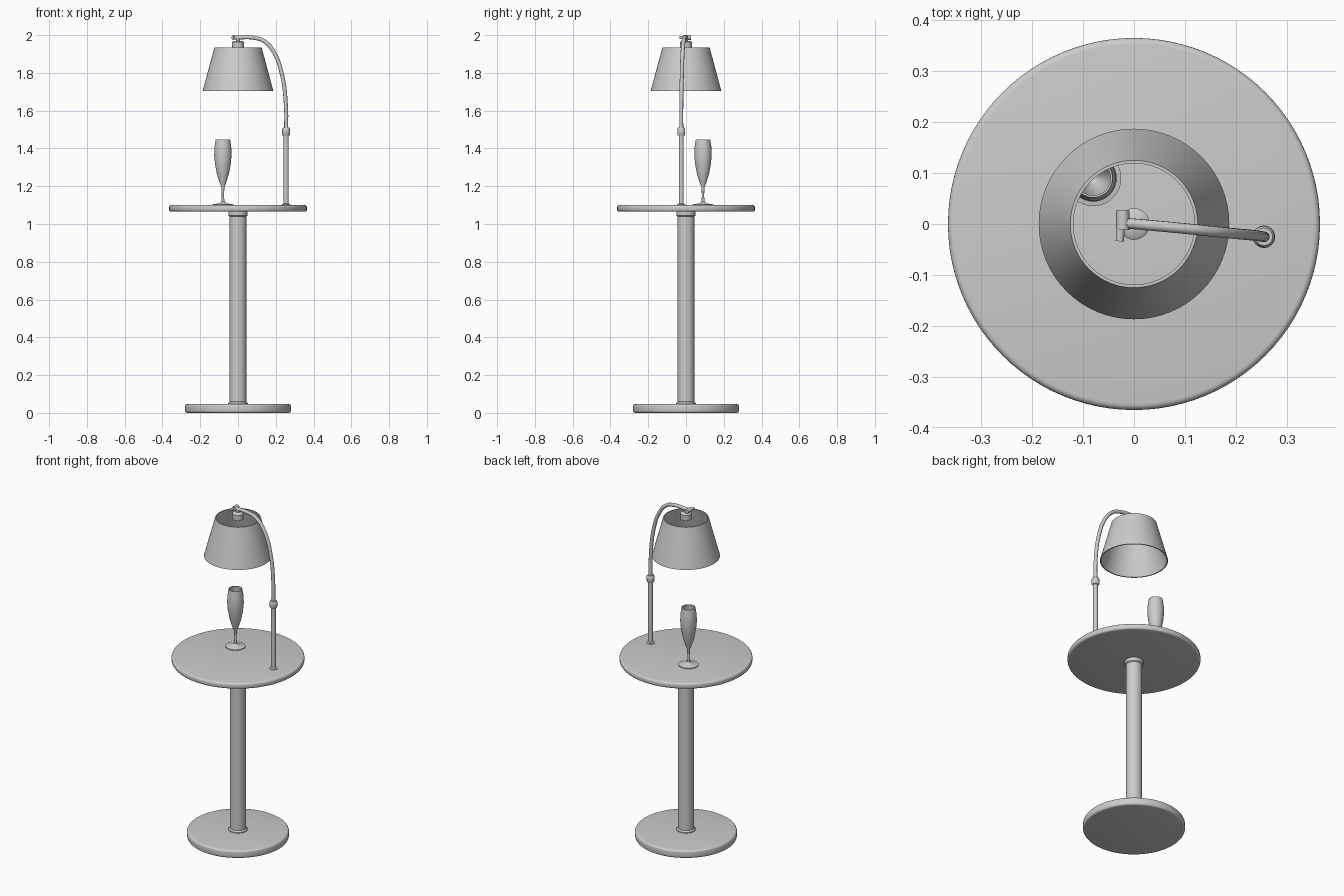
import bpy
import math
from mathutils import Vector

cube = bpy.data.objects.get("Cube")
if cube:
    bpy.data.objects.remove(cube, do_unlink=True)

grey = bpy.data.materials.new("plain grey")
grey.use_nodes = True
grey.diffuse_color = (0.6, 0.6, 0.6, 1)
grey.node_tree.nodes["Principled BSDF"].inputs["Base Color"].default_value = (0.6, 0.6, 0.6, 1)


def finish(obj):
    obj.data.materials.append(grey)
    bpy.ops.object.select_all(action='DESELECT')
    obj.select_set(True)
    bpy.context.view_layer.objects.active = obj
    bpy.ops.object.shade_smooth_by_angle(angle=math.radians(35))
    return obj


def lathe(name, profile, centre=(0, 0), sides=64, closed=False):
    """Spin (radius, height) points, listed bottom to top on the outside."""
    verts, faces, rings = [], [], []
    for r, z in profile:
        if r == 0:
            rings.append([len(verts)] * sides)
            verts.append((0, 0, z))
        else:
            rings.append(list(range(len(verts), len(verts) + sides)))
            for i in range(sides):
                a = math.tau * i / sides
                verts.append((r * math.cos(a), r * math.sin(a), z))
    pairs = list(zip(rings, rings[1:]))
    if closed:
        pairs.append((rings[-1], rings[0]))
    for low, high in pairs:
        for i in range(sides):
            j = (i + 1) % sides
            quad = [low[i], low[j], high[j], high[i]]
            faces.append(list(dict.fromkeys(quad)))
    mesh = bpy.data.meshes.new(name)
    mesh.from_pydata(verts, [], faces)
    obj = bpy.data.objects.new(name, mesh)
    obj.location = (centre[0], centre[1], 0)
    bpy.context.collection.objects.link(obj)
    return finish(obj)


def rounded_disc(name, radius, z0, z1, edge):
    """Solid disc whose rim is rounded at top and bottom."""
    profile = [(0, z0)]
    for corner, start in ((z0 + edge, -90), (z1 - edge, 0)):
        for k in range(5):
            a = math.radians(start + k * 22.5)
            profile.append((radius - edge + edge * math.cos(a), corner + edge * math.sin(a)))
    return lathe(name, profile + [(0, z1)], sides=96)


def rod(name, points, radius):
    """Round bar along a smooth path."""
    curve = bpy.data.curves.new(name, 'CURVE')
    curve.dimensions = '3D'
    curve.bevel_depth = radius
    curve.bevel_resolution = 4
    curve.resolution_u = 8
    curve.use_fill_caps = True
    spline = curve.splines.new('BEZIER')
    spline.bezier_points.add(len(points) - 1)
    for bp, p in zip(spline.bezier_points, points):
        bp.co = Vector(p)
        bp.handle_left_type = bp.handle_right_type = 'AUTO'
    obj = bpy.data.objects.new(name, curve)
    bpy.context.collection.objects.link(obj)
    bpy.ops.object.select_all(action='DESELECT')
    obj.select_set(True)
    bpy.context.view_layer.objects.active = obj
    bpy.ops.object.convert(target='MESH')
    return finish(bpy.context.view_layer.objects.active)


# Table
rounded_disc("base_plate", 0.28, 0.0, 0.047, 0.012)
rounded_disc("table_top", 0.365, 1.065, 1.1, 0.012)
lathe("column", [(0.052, 0.04), (0.052, 0.052), (0.045, 0.06), (0.045, 1.04),
                 (0.051, 1.045), (0.051, 1.07)])

# Lamp post and arm
post = (0.255, -0.025)
lathe("post_foot", [(0.022, 1.098), (0.022, 1.104), (0.013, 1.108)], post, 32)
lathe("lamp_post", [(0.013, 1.1), (0.013, 1.48)], post, 32)
lathe("post_collar", [(0, 1.468), (0.017, 1.468), (0.021, 1.474), (0.021, 1.505),
                      (0.017, 1.511), (0, 1.511)], post, 32)
rod("lamp_arm", [(0.255, -0.025, 1.5), (0.254, -0.025, 1.62), (0.233, -0.022, 1.79),
                 (0.19, -0.018, 1.91), (0.14, -0.013, 1.967), (0.09, -0.008, 1.985),
                 (-0.02, 0.002, 1.987)], 0.0105)

# Lamp head
rod("arm_knob", [(-0.022, -0.012, 1.987), (-0.022, 0.026, 1.987)], 0.013)
rod("knob_screw", [(-0.028, -0.034, 1.987), (-0.026, -0.01, 1.987)], 0.008)
lathe("lamp_socket", [(0, 1.93), (0.031, 1.93), (0.031, 1.963), (0.024, 1.968),
                      (0.01, 1.97), (0.01, 1.985), (0, 1.985)], sides=32)
lathe("lamp_shade", [(0.187, 1.705), (0.125, 1.935), (0.119, 1.935), (0.181, 1.705)],
      closed=True)

# Glass flute, outside then inside
lathe("glass_flute", [(0, 1.1), (0.055, 1.1), (0.055, 1.104), (0.02, 1.109), (0.008, 1.12),
                      (0.006, 1.15), (0.008, 1.195), (0.018, 1.22), (0.032, 1.265),
                      (0.042, 1.32), (0.046, 1.365), (0.044, 1.41), (0.038, 1.448),
                      (0.034, 1.448), (0.04, 1.41), (0.042, 1.365), (0.038, 1.32),
                      (0.028, 1.265), (0.012, 1.22), (0, 1.21)], (-0.08, 0.09), 40)
